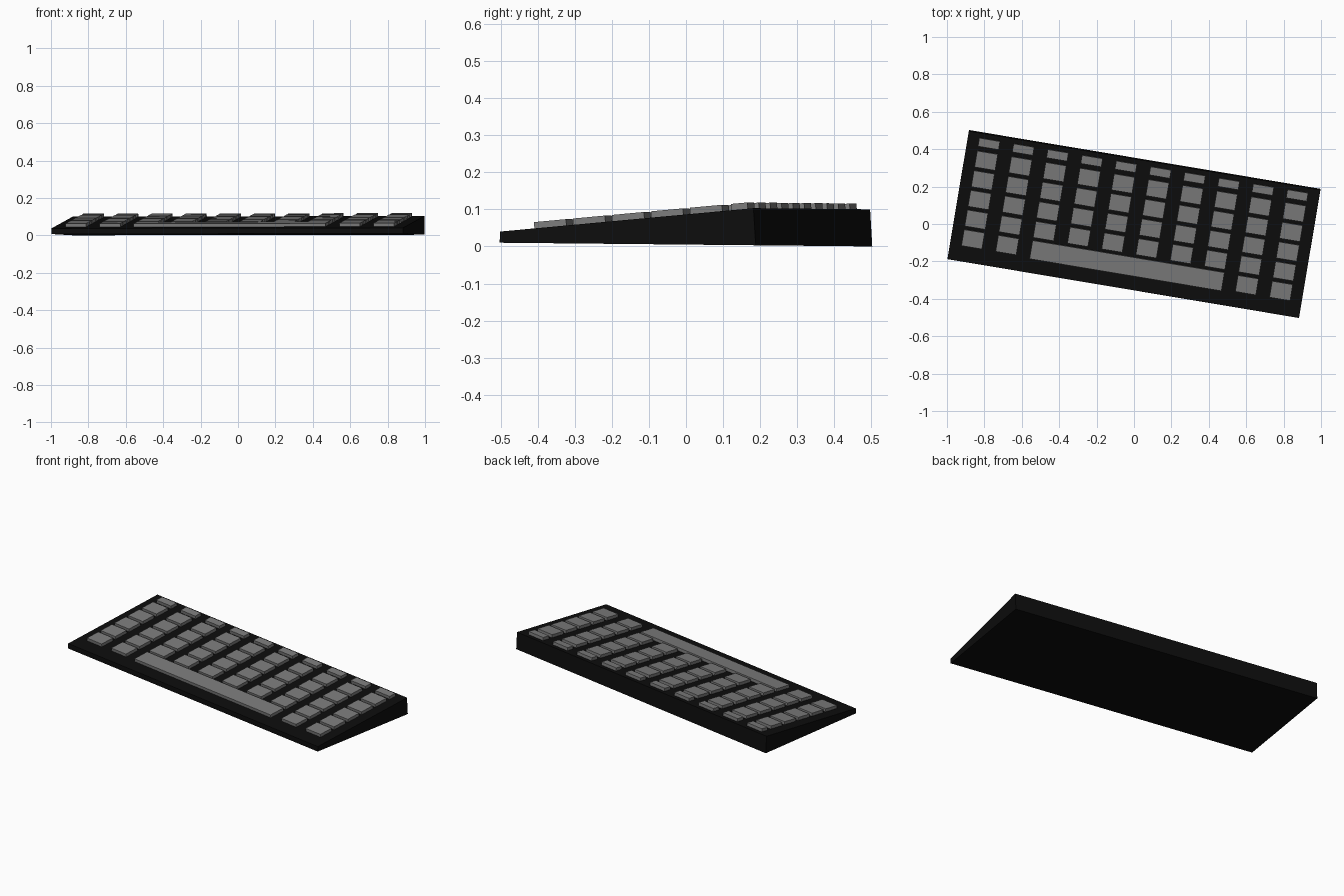
import bpy, bmesh, math
from mathutils import Matrix

if "Cube" in bpy.data.objects:
    bpy.data.objects.remove(bpy.data.objects["Cube"])

# Whole keyboard is turned on the desk and tips back very slightly
PLACE = (Matrix.Translation((0, 0, 0.005)) @ Matrix.Rotation(-0.01, 4, 'X')
         @ Matrix.Rotation(math.radians(-9.5), 4, 'Z'))
HALF_W, HALF_D = 0.953, 0.35
FRONT_H, BACK_H = 0.03, 0.10
BACK_TOP = HALF_D - 0.007
SLOPE = (BACK_H - FRONT_H) / (BACK_TOP + HALF_D)
KEY_W, KEY_D, KEY_H = 0.112, 0.088, 0.018
SINK = 0.006


def material(name, v):
    m = bpy.data.materials.new(name)
    m.diffuse_color = (v, v, v, 1)
    m.use_nodes = True
    m.node_tree.nodes["Principled BSDF"].inputs["Base Color"].default_value = m.diffuse_color
    return m


black = material("black_plastic", 0.004)
grey = material("grey_plastic", 0.2)


def finish(name, bm, mat):
    bmesh.ops.recalc_face_normals(bm, faces=bm.faces)
    bm.transform(PLACE)
    me = bpy.data.meshes.new(name)
    bm.to_mesh(me)
    bm.free()
    me.materials.append(mat)
    ob = bpy.data.objects.new(name, me)
    bpy.context.collection.objects.link(ob)
    return ob


def key(name, u, v, w, d):
    """Flat box key lying on the sloping top."""
    bm = bmesh.new()
    h = KEY_H + SINK
    z = FRONT_H + SLOPE * (v + HALF_D)
    m = (Matrix.Translation((u, v, z)) @ Matrix.Rotation(math.atan(SLOPE), 4, 'X')
         @ Matrix.Translation((0, 0, h / 2 - SINK)) @ Matrix.Diagonal((w, d, h, 1)))
    bmesh.ops.create_cube(bm, size=1, matrix=m)
    finish(name, bm, grey)


# Wedge case, extruded from its side profile
bm = bmesh.new()
profile = [(-HALF_D, 0), (HALF_D, 0), (BACK_TOP, BACK_H), (-HALF_D, FRONT_H)]
face = bm.faces.new([bm.verts.new((-HALF_W, y, z)) for y, z in profile])
ext = bmesh.ops.extrude_face_region(bm, geom=[face])
bmesh.ops.translate(bm, vec=(2 * HALF_W, 0, 0),
                    verts=[e for e in ext["geom"] if isinstance(e, bmesh.types.BMVert)])
finish("case", bm, black)

# Ten columns: five square keys and one thin function key each
for c in range(10):
    u = (c - 4.5) * 0.1856
    for r in range(5):
        if r == 0 and 2 <= c <= 7:
            continue  # taken by the space bar
        key(f"key_{r}_{c}", u, -0.222 + r * 0.1065, KEY_W, KEY_D)
    key(f"function_key_{c}", u, 0.295, KEY_W, 0.045)

# Space bar
key("space_bar", 0, -0.225, 1.04, 0.1)
